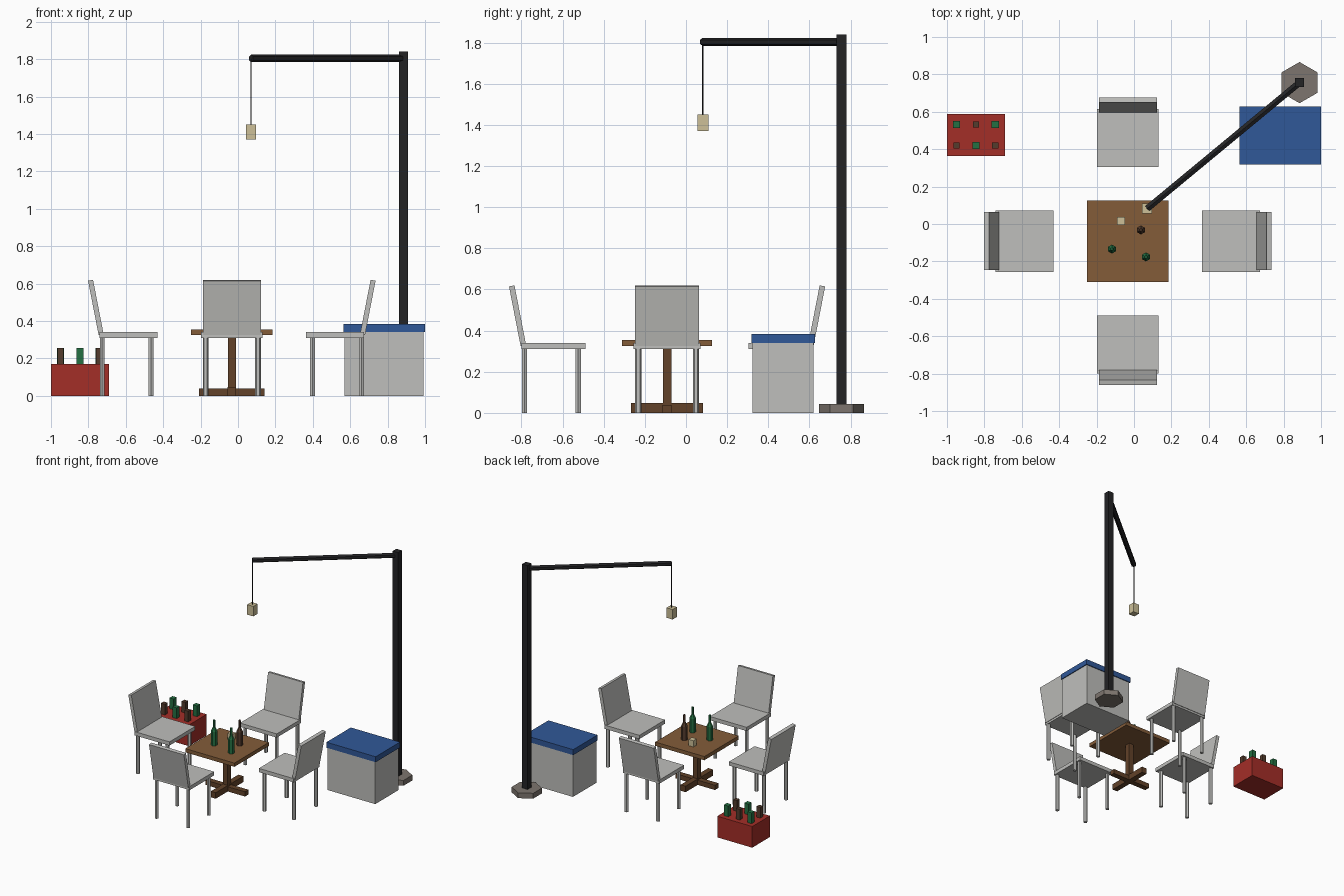
import bpy, bmesh, math
from mathutils import Vector, Matrix

if "Cube" in bpy.data.objects:
    bpy.data.objects.remove(bpy.data.objects["Cube"])


def srgb(r, g, b):
    lin = lambda c: (c / 255 / 12.92) if c <= 10 else ((c / 255 + 0.055) / 1.055) ** 2.4
    return (lin(r), lin(g), lin(b), 1.0)


def material(name, rgb):
    m = bpy.data.materials.new(name)
    m.diffuse_color = srgb(*rgb)
    m.use_nodes = True
    m.node_tree.nodes["Principled BSDF"].inputs["Base Color"].default_value = m.diffuse_color
    return m


GREY = material("pale_grey", (191, 191, 188))
WOOD = material("table_wood", (131, 92, 57))
DARK_WOOD = material("dark_wood", (98, 66, 41))
BLACK = material("black_metal", (35, 35, 37))
STONE = material("stone_grey", (125, 117, 110))
RED = material("crate_red", (164, 46, 39))
BLUE = material("lid_blue", (48, 88, 152))
TAN = material("lamp_cream", (205, 192, 152))
GREEN = material("green_glass", (36, 112, 66))
BROWN = material("brown_glass", (84, 60, 45))


def finish(name, bm, mat, matrix=None):
    if matrix is not None:
        bm.transform(matrix)
    bmesh.ops.recalc_face_normals(bm, faces=bm.faces)
    me = bpy.data.meshes.new(name)
    bm.to_mesh(me)
    bm.free()
    me.materials.append(mat)
    ob = bpy.data.objects.new(name, me)
    bpy.context.collection.objects.link(ob)
    return ob


def box(name, x, y, z, mat, matrix=None):
    """Box from (min, max) ranges."""
    bm = bmesh.new()
    bmesh.ops.create_cube(bm, size=1)
    for v in bm.verts:
        v.co = Vector(r[0] + (c + 0.5) * (r[1] - r[0]) for r, c in zip((x, y, z), v.co))
    return finish(name, bm, mat, matrix)


def block(name, cx, cy, w, d, z0, z1, mat, matrix=None):
    return box(name, (cx - w / 2, cx + w / 2), (cy - d / 2, cy + d / 2), (z0, z1), mat, matrix)


def lathe(name, profile, mat, matrix=None, sides=6, turn=math.pi / 2):
    """Capped n-sided solid from (radius, z) pairs."""
    bm = bmesh.new()
    rings = [[bm.verts.new((r * math.cos(turn + 2 * math.pi * i / sides),
                            r * math.sin(turn + 2 * math.pi * i / sides), z))
              for i in range(sides)] for r, z in profile]
    for a, b in zip(rings, rings[1:]):
        for i in range(sides):
            j = (i + 1) % sides
            bm.faces.new((a[i], a[j], b[j], b[i]))
    bm.faces.new(rings[0])
    bm.faces.new(rings[-1])
    return finish(name, bm, mat, matrix)


def rod(name, p, q, radius, mat):
    p, q = Vector(p), Vector(q)
    rot = (q - p).to_track_quat('Z', 'Y').to_matrix().to_4x4()
    return lathe(name, [(radius, 0), (radius, (q - p).length)], mat, Matrix.Translation(p) @ rot)


# Table: square top, post and crossed feet
TX, TY = -0.033, -0.092
block("table_top", TX, TY, 0.436, 0.436, 0.325, 0.355, WOOD)
block("table_post", TX, TY, 0.042, 0.042, 0.0, 0.325, DARK_WOOD)
block("table_foot_across", TX, TY, 0.35, 0.044, 0.0, 0.038, DARK_WOOD)
block("table_foot_along", TX, TY, 0.044, 0.35, 0.0, 0.048, DARK_WOOD)

# Four chairs facing the table
for k in range(4):
    m = (Matrix.Translation((TX, TY, 0)) @ Matrix.Rotation(k * math.pi / 2, 4, 'Z')
         @ Matrix.Translation((0, -0.552, 0)))
    block("chair_seat", 0, 0, 0.327, 0.31, 0.31, 0.34, GREY, m)
    tilt = Matrix.Translation((0, -0.147, 0.328)) @ Matrix.Rotation(math.radians(11), 4, 'X')
    block("chair_back", 0, 0, 0.31, 0.027, 0.0, 0.295, GREY, m @ tilt)
    for lx in (-0.14, 0.14):
        for ly in (-0.141, 0.12):
            lathe("chair_leg", [(0.015, 0), (0.015, 0.312)], GREY,
                  m @ Matrix.Translation((lx, ly, 0)), turn=0)

# Bottles and cup on the table
for x, y, mat in ((0.037, -0.032, BROWN), (-0.118, -0.134, GREEN), (0.064, -0.176, GREEN)):
    lathe("table_bottle", [(0.024, 0), (0.024, 0.11), (0.010, 0.14), (0.008, 0.20)], mat,
          Matrix.Translation((x, y, 0.355)))
block("cup", -0.07, 0.016, 0.043, 0.043, 0.355, 0.405, TAN)

# Crate with bottle tops in a checker of two colours
box("crate", (-1.0, -0.69), (0.363, 0.588), (0, 0.17), RED)
for i, x in enumerate((-0.949, -0.845, -0.742)):
    for j, y in enumerate((0.42, 0.532)):
        mat, w = (GREEN, 0.038) if (i + j) % 2 else (BROWN, 0.034)
        block("crate_bottle", x, y, w, w, 0.16, 0.256, mat)

# Cool box with overhanging lid
box("cooler_body", (0.57, 0.993), (0.323, 0.62), (0, 0.34), GREY)
box("cooler_lid", (0.563, 1.0), (0.318, 0.627), (0.34, 0.384), BLUE)

# Lamp stand: base, pole, arm, cord and lamp
PX, PY, LX, LY = 0.885, 0.756, 0.07, 0.082
lathe("stand_base", [(0.11, 0.0), (0.11, 0.043)], STONE, Matrix.Translation((PX, PY, 0)))
block("stand_pole", PX, PY, 0.049, 0.049, -0.0, 1.84, BLACK)
rod("stand_arm", (PX, PY, 1.804), (LX, LY, 1.804), 0.02, BLACK)
rod("lamp_cord", (LX, LY, 1.445), (LX, LY, 1.80), 0.004, BLACK)
block("lamp", LX, LY, 0.054, 0.054, 1.37, 1.45, TAN)
